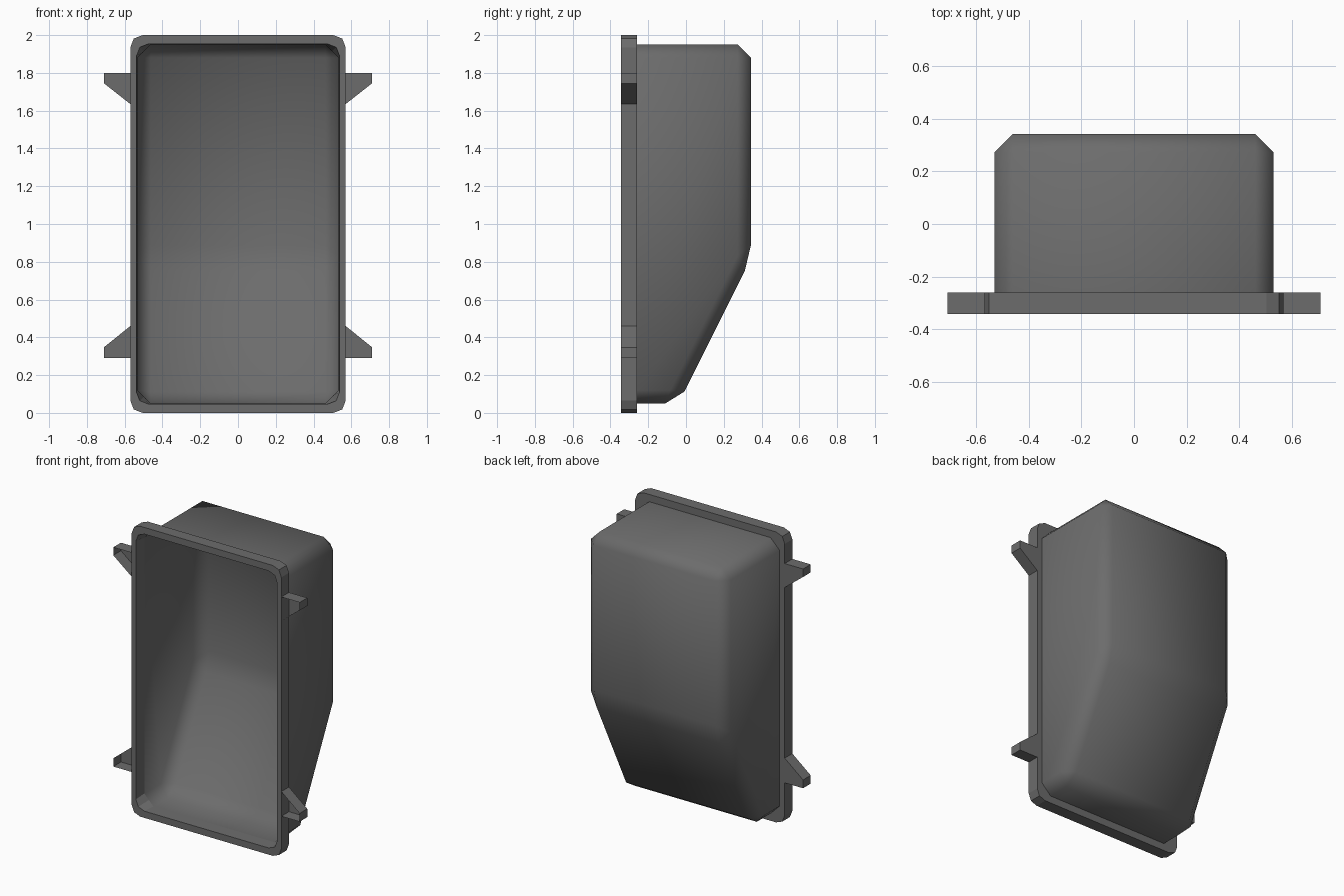
import bpy
import bmesh

if "Cube" in bpy.data.objects:
    bpy.data.objects.remove(bpy.data.objects["Cube"])

Y_FRONT, Y_RIM = -0.343, -0.26

grey = bpy.data.materials.new("dark grey plastic")
grey.diffuse_color = (0.15, 0.15, 0.15, 1)
grey.use_nodes = True
grey.node_tree.nodes["Principled BSDF"].inputs["Base Color"].default_value = grey.diffuse_color


def finish(bm, name, smooth=False):
    me = bpy.data.meshes.new(name)
    for f in bm.faces:
        f.smooth = smooth
    bm.to_mesh(me)
    bm.free()
    me.materials.append(grey)
    ob = bpy.data.objects.new(name, me)
    bpy.context.collection.objects.link(ob)
    return ob


def corner_loop(bm, hx, z0, z1, r, k, y):
    """Rectangle with two-sided corners; k sets how far each corner bulges."""
    pts = []
    for sx, sz in ((1, 1), (-1, 1), (-1, -1), (1, -1)):
        cx = sx * (hx - r)
        cz = z1 - r if sz > 0 else z0 + r
        arc = [(cx + sx * r, cz), (cx + sx * r * k, cz + sz * r * k), (cx, cz + sz * r)]
        pts += arc if sx * sz > 0 else arc[::-1]
    return [bm.verts.new((x, y, z)) for x, z in pts]


# Hollow housing: extruded side profile, open at the front, chamfered edges
bm = bmesh.new()
profile = [(Y_RIM, 0.05), (-0.04, 0.05), (0.343, 0.815), (0.343, 1.95), (Y_RIM, 1.95)]
left = [bm.verts.new((-0.532, y, z)) for y, z in profile]
right = [bm.verts.new((0.532, y, z)) for y, z in profile]
bm.faces.new(left)
bm.faces.new(right[::-1])
for i in range(4):
    bm.faces.new((left[i], left[i + 1], right[i + 1], right[i]))
bmesh.ops.recalc_face_normals(bm, faces=bm.faces[:])
edges = [e for e in bm.edges if not e.is_boundary]
bmesh.ops.bevel(bm, geom=edges, offset=0.07, offset_type='OFFSET', segments=1,
                profile=0.5, affect='EDGES')
finish(bm, "housing_shell", smooth=True)

# Rim frame: outer and inner loops, front and back
bm = bmesh.new()
loops = [
    corner_loop(bm, 0.57, 0.0, 2.0, 0.065, 0.72, Y_FRONT),
    corner_loop(bm, 0.57, 0.0, 2.0, 0.065, 0.72, Y_RIM),
    corner_loop(bm, 0.532, 0.05, 1.95, 0.07, 0.5, Y_RIM),
    corner_loop(bm, 0.538, 0.046, 1.954, 0.065, 0.72, Y_FRONT),
]
for a, b in zip(loops, loops[1:] + loops[:1]):
    n = len(a)
    for i in range(n):
        j = (i + 1) % n
        bm.faces.new((a[i], a[j], b[j], b[i]))
bmesh.ops.recalc_face_normals(bm, faces=bm.faces[:])
finish(bm, "rim_frame")


# Mounting tabs: tapered side lugs, hollow towards the front
def tab(name, side, flat_z, tip_z, root_z):
    bm = bmesh.new()
    prof = [(0.57, flat_z), (0.71, flat_z), (0.71, tip_z), (0.57, root_z)]
    front = [bm.verts.new((side * x, Y_FRONT, z)) for x, z in prof]
    back = [bm.verts.new((side * x, Y_RIM, z)) for x, z in prof]
    cap = bm.faces.new(front)
    bm.faces.new(back[::-1])
    for i in range(3):
        bm.faces.new((front[i], front[i + 1], back[i + 1], back[i]))
    bmesh.ops.recalc_face_normals(bm, faces=bm.faces[:])
    bmesh.ops.delete(bm, geom=[cap], context='FACES_ONLY')
    finish(bm, name)


for side, label in ((-1, "left"), (1, "right")):
    tab("upper_tab_" + label, side, 1.80, 1.745, 1.635)
    tab("lower_tab_" + label, side, 0.29, 0.347, 0.46)
